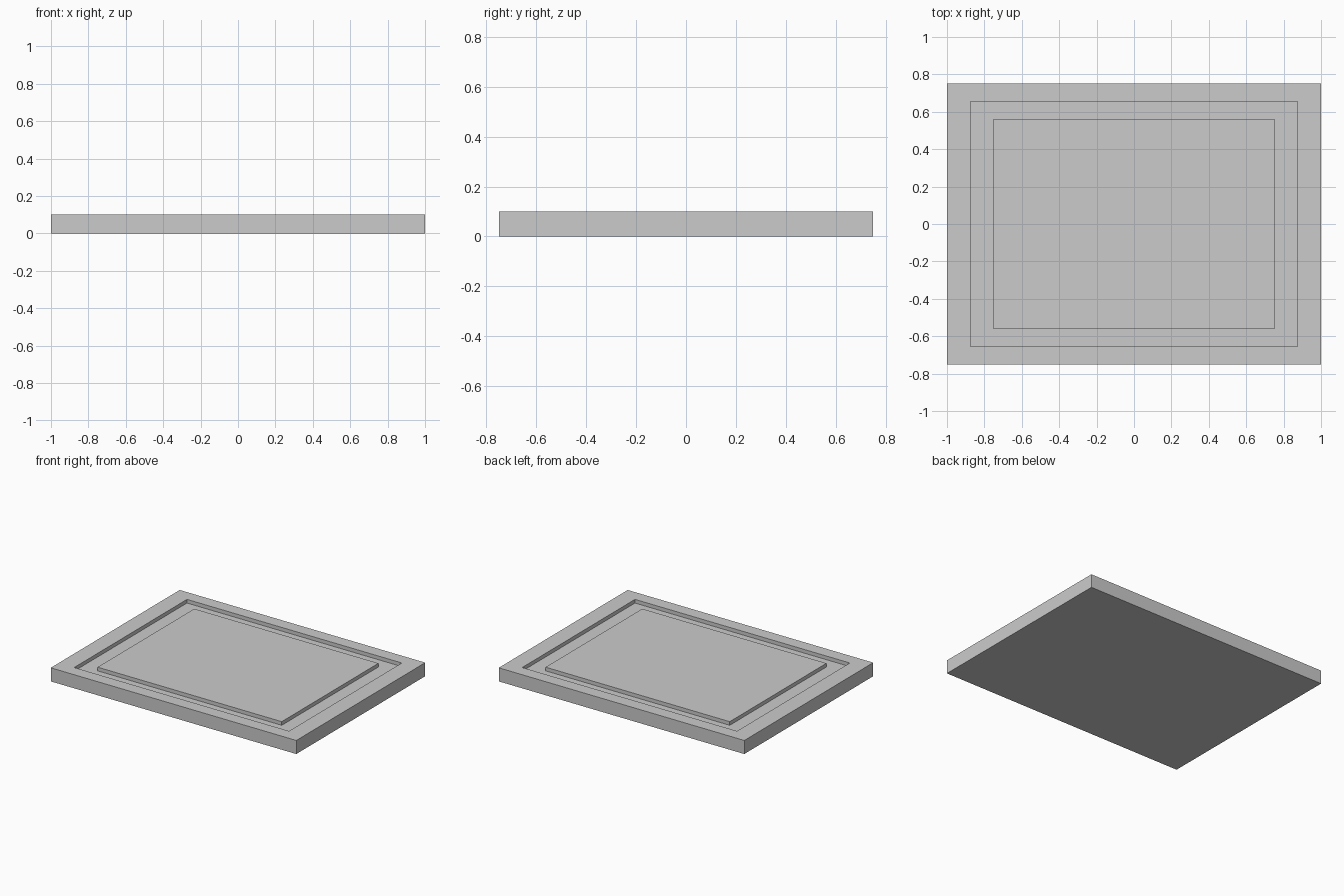
import bpy, bmesh

if "Cube" in bpy.data.objects:
    bpy.data.objects.remove(bpy.data.objects["Cube"])

HALF_X, HALF_Y, HEIGHT, DEPTH = 1.0, 0.75, 0.1, 0.027

# Profile from the underside edge to the raised centre: (scale of outline, z)
profile = [
    (1.0, 0.0), (1.0, HEIGHT),                        # outer wall
    (0.875, HEIGHT), (0.875, HEIGHT - DEPTH),         # rim and groove outer wall
    (0.75, HEIGHT - DEPTH), (0.75, HEIGHT),           # groove floor and panel wall
]
corners = [(-1, -1), (1, -1), (1, 1), (-1, 1)]

bm = bmesh.new()
rings = [[bm.verts.new((x * HALF_X * s, y * HALF_Y * s, z)) for x, y in corners]
         for s, z in profile]

# Skin neighbouring rings
for low, high in zip(rings, rings[1:]):
    for i in range(4):
        j = (i + 1) % 4
        bm.faces.new((low[i], low[j], high[j], high[i]))

# Underside and centre panel
bm.faces.new(rings[0][::-1])
bm.faces.new(rings[-1])
bmesh.ops.recalc_face_normals(bm, faces=bm.faces)

mesh = bpy.data.meshes.new("grooved_board")
bm.to_mesh(mesh)
bm.free()
board = bpy.data.objects.new("grooved_board", mesh)
bpy.context.collection.objects.link(board)
